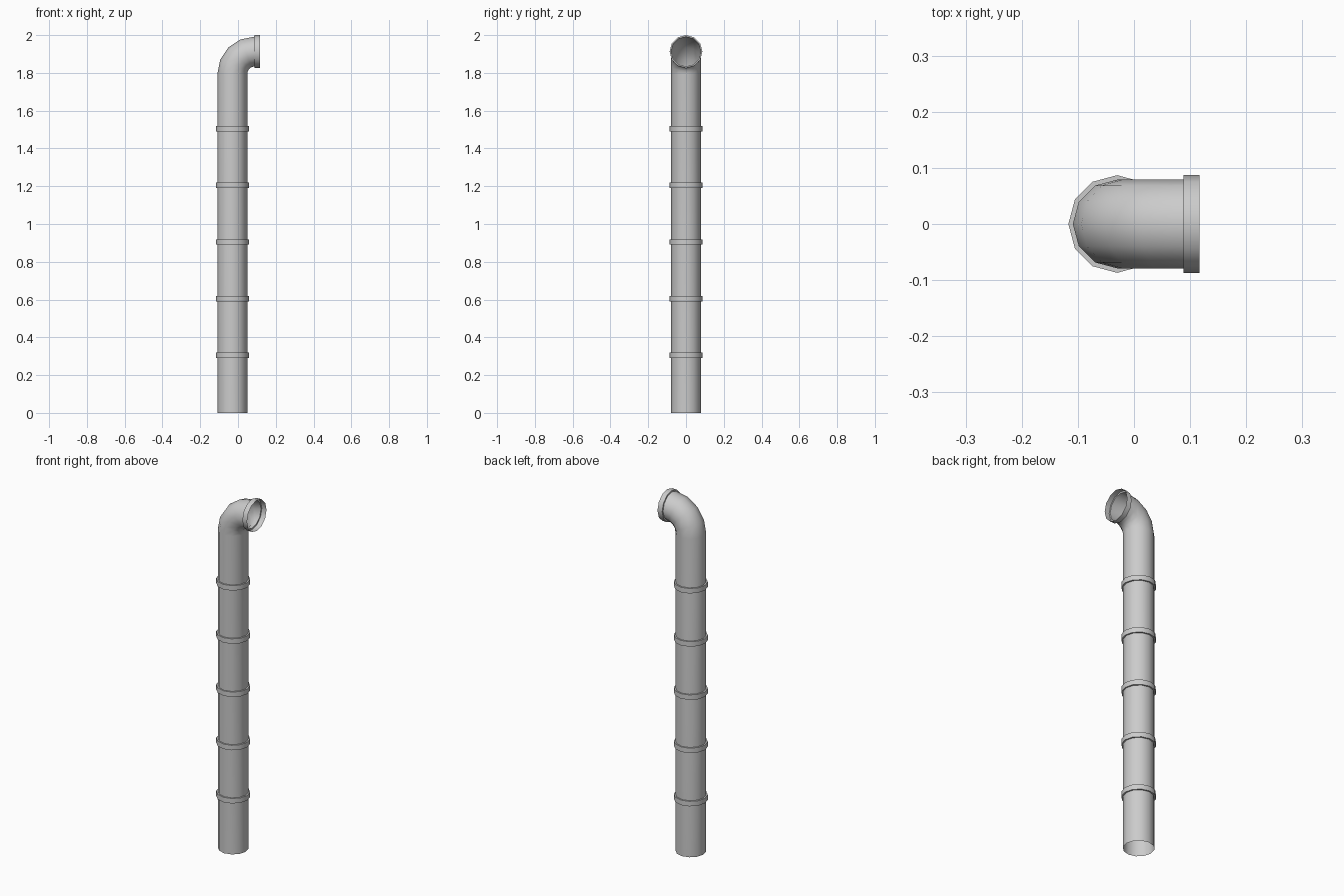
import bpy
import math
from mathutils import Vector

if "Cube" in bpy.data.objects:
    bpy.data.objects.remove(bpy.data.objects["Cube"])

SIDES = 12
AXIS_X = -0.03        # centre line of the upright pipe
R_PIPE = 0.079
R_BAND = 0.087
BEND_R = 0.118
BEND_Z = 1.795        # height where the elbow starts


def sweep(name, rings, closed=False):
    """Skin a list of (x, z, tilt angle, radius) rings into an open tube."""
    verts, faces = [], []
    for x, z, a, r in rings:
        u = Vector((math.cos(a), 0, -math.sin(a)))
        for j in range(SIDES):
            t = 2 * math.pi * j / SIDES
            verts.append(Vector((x, 0, z)) + r * (math.cos(t) * u + math.sin(t) * Vector((0, 1, 0))))
    n = len(rings)
    for i in range(n if closed else n - 1):
        k = (i + 1) % n
        for j in range(SIDES):
            m = (j + 1) % SIDES
            faces.append((i * SIDES + j, i * SIDES + m, k * SIDES + m, k * SIDES + j))
    mesh = bpy.data.meshes.new(name)
    mesh.from_pydata(verts, [], faces)
    obj = bpy.data.objects.new(name, mesh)
    bpy.context.collection.objects.link(obj)
    bpy.ops.object.select_all(action='DESELECT')
    obj.select_set(True)
    bpy.context.view_layer.objects.active = obj
    bpy.ops.object.shade_smooth_by_angle(angle=math.radians(40))
    return obj


# Upright pipe, four-segment elbow and flared outlet collar, open at both ends
rings = [(AXIS_X, 0.0, 0.0, R_PIPE)]
for i in range(5):
    a = math.radians(22.5 * i)
    rings.append((AXIS_X + BEND_R * (1 - math.cos(a)), BEND_Z + BEND_R * math.sin(a), a, R_PIPE))
end_z = BEND_Z + BEND_R
rings += [(0.088, end_z, math.pi / 2, R_BAND), (0.117, end_z, math.pi / 2, R_BAND)]
sweep("vent_pipe", rings)

# Raised joint bands up the pipe
for i in range(5):
    z = 0.305 + 0.3 * i
    sweep(f"joint_band_{i + 1}", [(AXIS_X, z + dz, 0.0, r) for dz, r in
          ((-0.014, R_PIPE), (-0.014, R_BAND), (0.014, R_BAND), (0.014, R_PIPE))])
